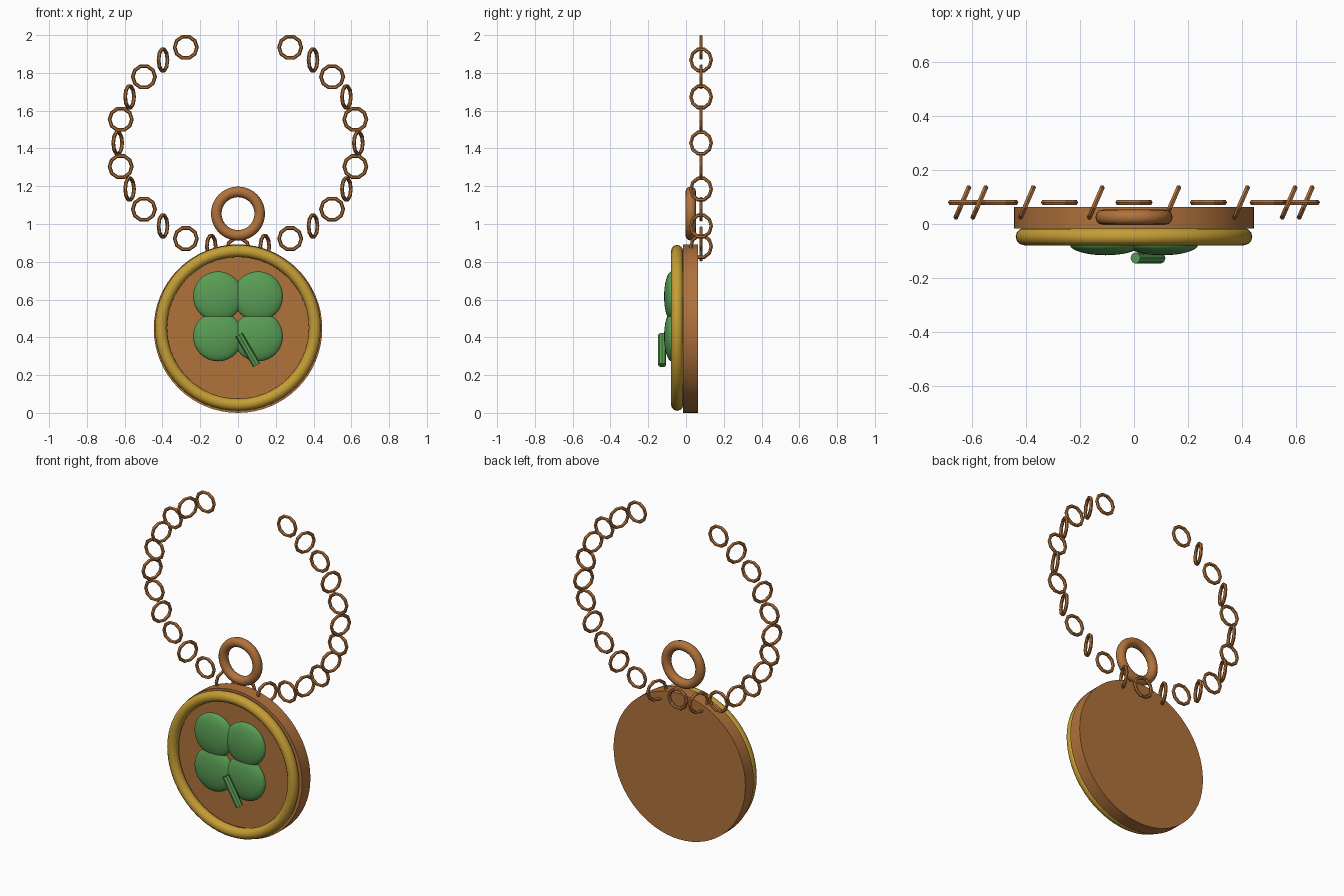
import bpy
import math
from mathutils import Matrix

if "Cube" in bpy.data.objects:
    bpy.data.objects.remove(bpy.data.objects["Cube"])


def material(name, rgb):
    m = bpy.data.materials.new(name)
    m.diffuse_color = (*rgb, 1.0)
    m.use_nodes = True
    m.node_tree.nodes["Principled BSDF"].inputs["Base Color"].default_value = m.diffuse_color
    return m


COPPER = material("copper", (0.44, 0.17, 0.045))
GOLD = material("gold", (0.56, 0.34, 0.035))
GREEN = material("leaf_green", (0.10, 0.34, 0.09))
FRONT = math.pi / 2          # turns a flat ring or disc to face the front


def finish(name, mat, smooth_angle=None):
    ob = bpy.context.object
    ob.name = name
    ob.data.materials.append(mat)
    if smooth_angle:
        bpy.ops.object.shade_smooth_by_angle(angle=math.radians(smooth_angle))
    return ob


def ring(name, mat, loc, major, minor, segs, sides, turn=0.0, smooth=None):
    bpy.ops.mesh.primitive_torus_add(
        location=loc, rotation=(FRONT, 0, turn), major_radius=major,
        minor_radius=minor, major_segments=segs, minor_segments=sides)
    return finish(name, mat, smooth)


# medallion disc
bpy.ops.mesh.primitive_cylinder_add(
    vertices=64, radius=0.446, depth=0.08,
    location=(0, 0.023, 0.446), rotation=(FRONT, 0, 0))
finish("medallion_disc", COPPER, 30)

# raised rim and hanging loop
ring("gold_rim", GOLD, (0, -0.047, 0.45), 0.407, 0.032, 64, 12, smooth=40)
ring("hanging_loop", COPPER, (0, 0.025, 1.055), 0.115, 0.028, 40, 12, smooth=40)

# four overlapping clover leaves
for sx in (-1, 1):
    for sz in (-1, 1):
        bpy.ops.mesh.primitive_uv_sphere_add(
            segments=32, ring_count=16, radius=1,
            location=(sx * 0.106, -0.076, 0.511 + sz * 0.106),
            rotation=(FRONT, 0, 0))
        bpy.context.object.scale = (0.132, 0.132, 0.04)
        finish("clover_leaf", GREEN, 40)

# slanted clover stem
bpy.ops.mesh.primitive_cylinder_add(
    vertices=8, radius=0.021, depth=0.186, location=(0.052, -0.126, 0.333),
    rotation=(0, math.radians(-30), 0))
finish("clover_stem", GREEN)

# open oval chain, every second link turned
for k in range(-12, 13):
    a = k * math.tau / 28
    turn = math.radians(66.5) if k % 2 else 0.0
    ring("chain_link", COPPER,
         (0.637 * math.sin(a), 0.08, 1.429 - 0.562 * math.cos(a)),
         0.059, 0.010, 10, 6, turn)
